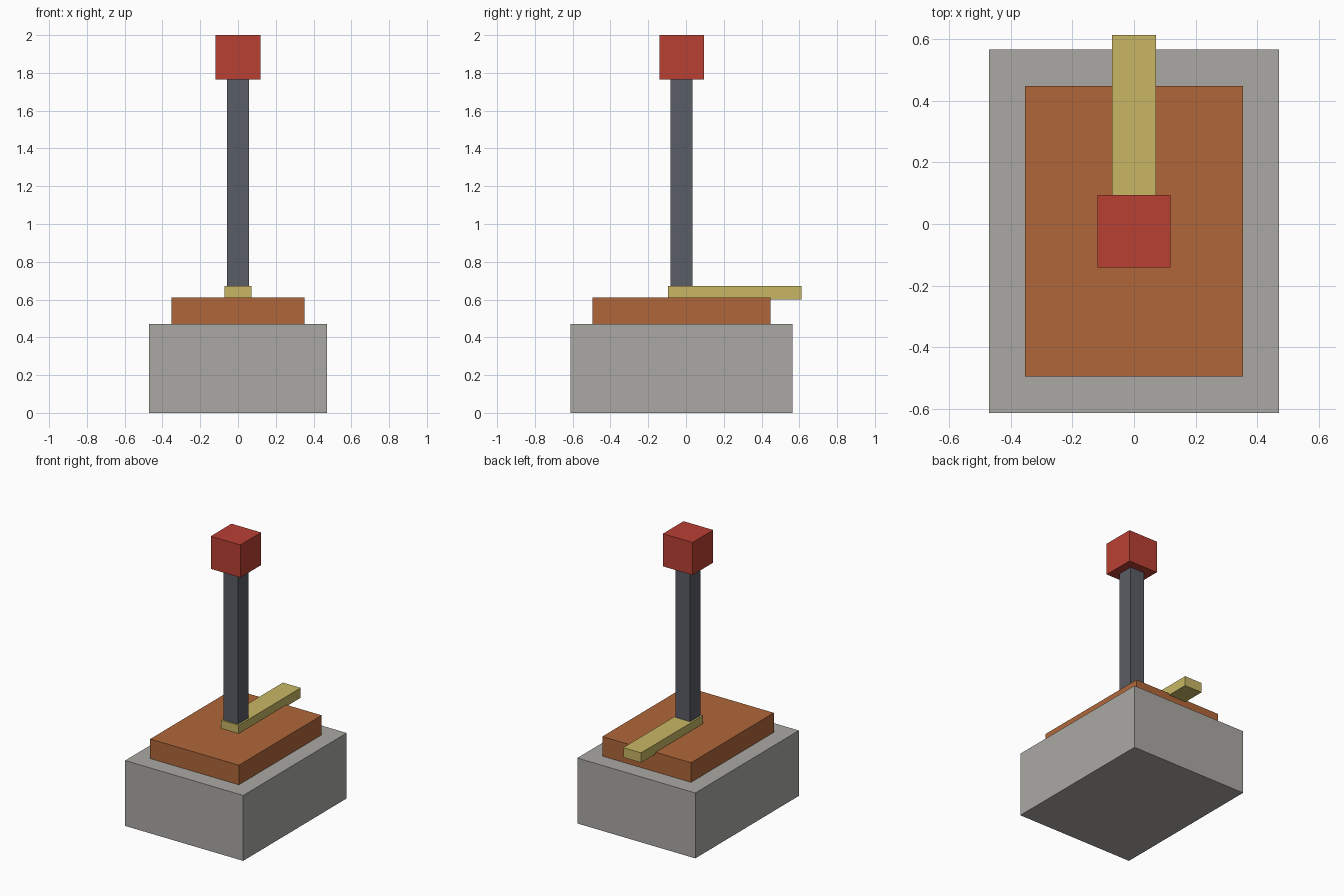
import bpy

if "Cube" in bpy.data.objects:
    bpy.data.objects.remove(bpy.data.objects["Cube"])


def material(name, rgb):
    mat = bpy.data.materials.new(name)
    mat.diffuse_color = (*rgb, 1.0)
    mat.use_nodes = True
    mat.node_tree.nodes["Principled BSDF"].inputs["Base Color"].default_value = mat.diffuse_color
    return mat


def box(name, x, y, z, mat):
    """Box from (min, max) ranges on each axis."""
    ranges = (x, y, z)
    bpy.ops.mesh.primitive_cube_add(size=1)
    obj = bpy.context.object
    obj.name = name
    centre = [(a + b) / 2 for a, b in ranges]
    size = [b - a for a, b in ranges]
    for v in obj.data.vertices:
        v.co = [c + s * k for c, s, k in zip(centre, size, v.co)]
    obj.data.materials.append(mat)
    return obj


grey = material("stone grey", (0.402, 0.397, 0.376))
orange = material("rust orange", (0.434, 0.136, 0.042))
yellow = material("brass yellow", (0.578, 0.474, 0.127))
steel = material("dark steel", (0.102, 0.109, 0.130))
red = material("red", (0.491, 0.051, 0.034))

# Stepped pedestal
box("base_block", (-0.47, 0.47), (-0.612, 0.565), (0, 0.471), grey)
box("top_plate", (-0.353, 0.353), (-0.494, 0.447), (0.471, 0.612), orange)

# Bar slightly sunk in the plate and overhanging its back edge
box("pointer_bar", (-0.071, 0.071), (-0.094, 0.612), (0.6, 0.671), yellow)

# Upright lever with a cube knob
box("lever_post", (-0.058, 0.058), (-0.082, 0.035), (0.612, 1.768), steel)
box("lever_knob", (-0.118, 0.118), (-0.141, 0.094), (1.765, 2.0), red)
